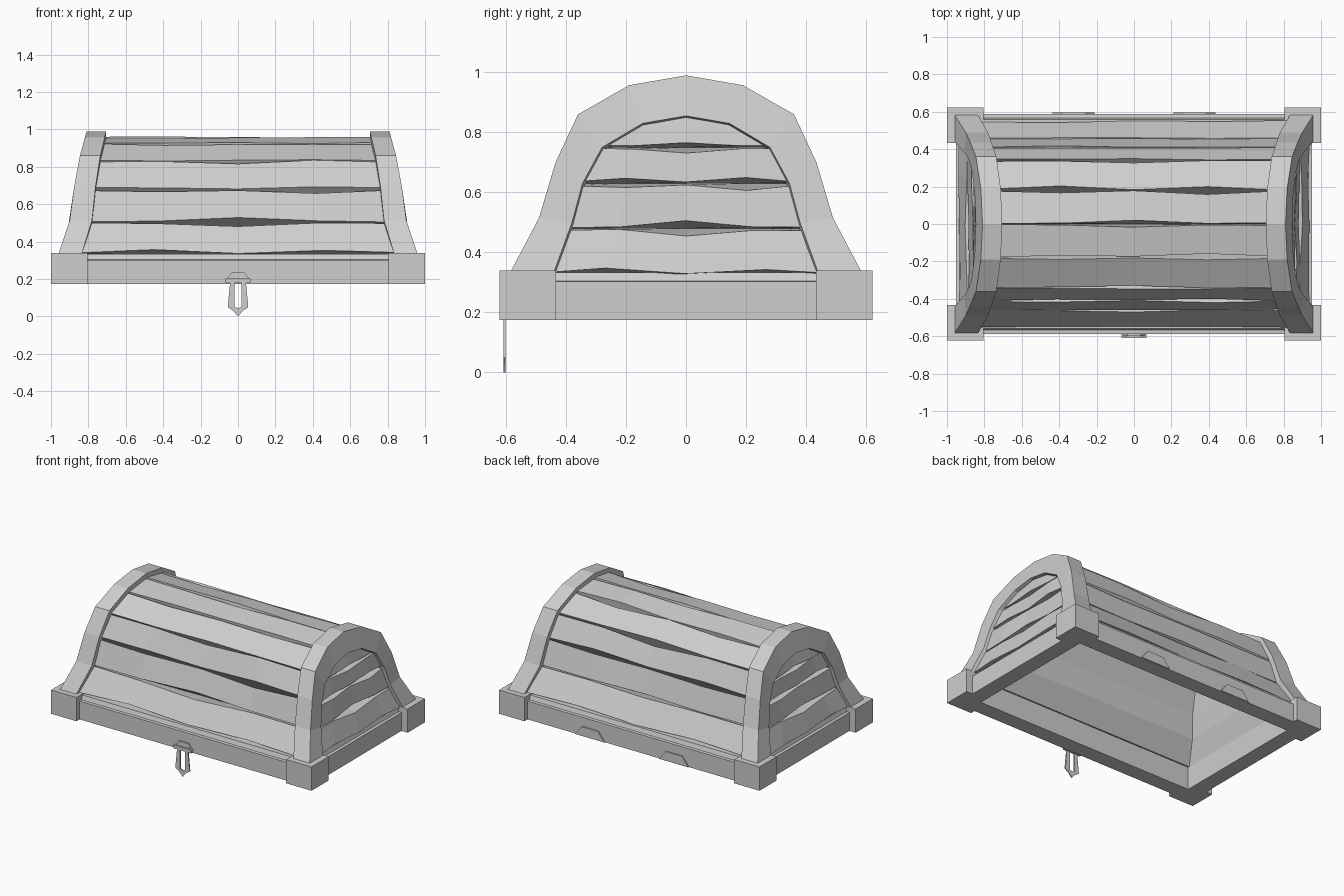
import bpy
import bmesh
import random
from mathutils import Vector

random.seed(7)
cube = bpy.data.objects.get("Cube")
if cube:
    bpy.data.objects.remove(cube, do_unlink=True)

GREY = (0.62, 0.62, 0.62, 1.0)
mat = bpy.data.materials.new("light grey")
mat.use_nodes = True
mat.diffuse_color = GREY
mat.node_tree.nodes["Principled BSDF"].inputs["Base Color"].default_value = GREY

# Half profiles of the end arch as (y, z), from foot to crown
OUTER = [(0.585, 0.335), (0.49, 0.515), (0.435, 0.70), (0.36, 0.86), (0.19, 0.957), (0, 0.99)]
INNER = [(0.44, 0.335), (0.38, 0.50), (0.345, 0.63), (0.28, 0.75), (0.145, 0.83), (0, 0.855)]
# Lean of the arch faces as (x, z)
LEAN = [(0.96, 0.335), (0.90, 0.515), (0.875, 0.70), (0.845, 0.86), (0.81, 0.99)]
CENTER = Vector((0, 0, 0.33))


def at_height(table, z):
    """First coordinate of a profile at height z, extended past its ends."""
    for (a, za), (b, zb) in zip(table, table[1:]):
        if z <= zb or (b, zb) == table[-1]:
            return a + (b - a) * (z - za) / (zb - za)


def arch_thickness(z):
    return 0.125 - 0.03 * (z - 0.335)


def mirrored(half):
    return half + [(-y, z) for y, z in reversed(half[:-1])]


def inset(y, z, depth):
    """Profile point pulled towards the middle of the barrel."""
    p = Vector((0, y, z))
    return p - (p - CENTER).normalized() * depth


def finish(name, bm):
    bmesh.ops.recalc_face_normals(bm, faces=bm.faces)
    mesh = bpy.data.meshes.new(name)
    bm.to_mesh(mesh)
    bm.free()
    mesh.materials.append(mat)
    obj = bpy.data.objects.new(name, mesh)
    bpy.context.collection.objects.link(obj)
    return obj


def loft(name, rings, closed=False):
    """Skin a row of equal cross-sections, capped unless it closes on itself."""
    bm = bmesh.new()
    loops = [[bm.verts.new(p) for p in ring] for ring in rings]
    n = len(loops[0])
    pairs = list(zip(loops, loops[1:]))
    if closed:
        pairs.append((loops[-1], loops[0]))
    else:
        bm.faces.new(loops[0])
        bm.faces.new(loops[-1])
    for a, b in pairs:
        for i in range(n):
            j = (i + 1) % n
            bm.faces.new((a[i], a[j], b[j], b[i]))
    return finish(name, bm)


def box(name, lo, hi):
    rings = [[(x, lo[1], lo[2]), (x, hi[1], lo[2]), (x, hi[1], hi[2]), (x, lo[1], hi[2])]
             for x in (lo[0], hi[0])]
    return loft(name, rings)


def plate(name, outline, y0, y1):
    """Flat plate cut from an (x, z) outline."""
    return loft(name, [[(x, y, z) for x, z in outline] for y in (y0, y1)])


def nick(station, seam):
    """Plank edge wear: deep in the middle or at the quarters, slight elsewhere."""
    deep = station == 2 if seam % 2 else station in (1, 3)
    return random.uniform(0.012, 0.026) if deep else random.uniform(0.002, 0.008)


def warp():
    return random.uniform(-0.007, 0.005)


# Base frame: one stepped section swept round the rectangle
section = [(0.0, 0.175), (0.0, 0.302), (0.02, 0.304), (0.03, 0.333), (0.108, 0.333), (0.108, 0.175)]
loft("base_frame", [[(sx * (0.952 - d), sy * (0.588 - d), z) for d, z in section]
                    for sx, sy in ((1, 1), (-1, 1), (-1, -1), (1, -1))], closed=True)

# Corner blocks, notched to leave the frame opening clear
for sx, side in ((1, "left"), (-1, "right")):
    for sy, end in ((-1, "front"), (1, "back")):
        outline = [(1.0, 0.622), (0.805, 0.622), (0.805, 0.481), (0.845, 0.481),
                   (0.845, 0.433), (1.0, 0.433)]
        loft(f"{end}_{side}_corner_block",
             [[(sx * x, sy * y, z) for x, y in outline] for z in (0.175, 0.34)])

# Leaning end arches: angle trim wrapping the corner between barrel and end wall
for sx, side in ((1, "left"), (-1, "right")):
    rings = []
    for (yo, zo), (yi, zi) in zip(mirrored(OUTER), mirrored(INNER)):
        xo, xi = at_height(LEAN, zo), at_height(LEAN, zi)
        bed = inset(yo, zo, 0.05)
        lip = inset(yi, zi, 0.01)
        inward = xo - arch_thickness(zo)
        rings.append([(sx * xo, yo, zo), (sx * xi, yi, zi),
                      (sx * (xi - 0.04), lip.y, lip.z),
                      (sx * (xo - 0.04), bed.y, bed.z),
                      (sx * inward, bed.y, bed.z), (sx * inward, yo, zo)])
    loft(f"{side}_arch", rings)

# Thick barrel planks: inner edges meet, worn outer edges leave tapering gaps
shell = [inset(y, z, 0.031) for y, z in mirrored(OUTER)]
STATIONS = (-1, -0.5, 0, 0.5, 1)
for k, (a, b) in enumerate(zip(shell, shell[1:])):
    along = (b - a).normalized()
    out = (a + b - 2 * CENTER).normalized()
    rings = []
    for i, t in enumerate(STATIONS):
        corners = (a + along * nick(i, k) + out * warp(),
                   b - along * nick(4 - i, k + 1) + out * warp(),
                   inset(b.y, b.z, 0.082), inset(a.y, a.z, 0.082))
        rings.append([(t * (at_height(LEAN, p.z) - 0.045), p.y, p.z) for p in corners])
    loft(f"barrel_plank_{k + 1}", rings)

# End planks, set back inside each arch
HEIGHTS = (0.325, 0.48, 0.63, 0.75, 0.915)
for sx, side in ((1, "left"), (-1, "right")):
    for k, (lo, hi) in enumerate(zip(HEIGHTS, HEIGHTS[1:])):
        rings = []
        for i, t in enumerate(STATIONS):
            ring = []
            for z, wear, depth in ((lo, nick(i, k), 0.022 + warp()),
                                   (hi, -nick(i, k + 1), 0.022 + warp()),
                                   (hi, 0, 0.115), (lo, 0, 0.115)):
                half = at_height(OUTER, z) - 0.055
                ring.append((sx * (at_height(LEAN, z + wear) - depth), t * half, z + wear))
            rings.append(ring)
        loft(f"{side}_end_plank_{k + 1}", rings)

# Back hinge plates
for sx, side in ((1, "left"), (-1, "right")):
    plate(f"{side}_hinge_plate",
          [(sx * x, z) for x, z in ((0.21, 0.176), (0.435, 0.176), (0.385, 0.24), (0.26, 0.24))],
          0.58, 0.596)

# Front hasp: mount, cross bar and slotted tongue
plate("hasp_mount", [(-0.06, 0.2), (0.06, 0.2), (0.035, 0.235), (-0.035, 0.235)], -0.598, -0.58)
box("hasp_bar", (-0.068, -0.61, 0.18), (0.068, -0.58, 0.203))
half_tongue = [(0.018, 0.185), (0.042, 0.185), (0.055, 0.05), (0.025, 0.03),
               (0, 0.0), (0, 0.045), (0.018, 0.05)]
for sx, side in ((1, "left"), (-1, "right")):
    plate(f"hasp_tongue_{side}", [(sx * x, z) for x, z in half_tongue], -0.609, -0.601)
